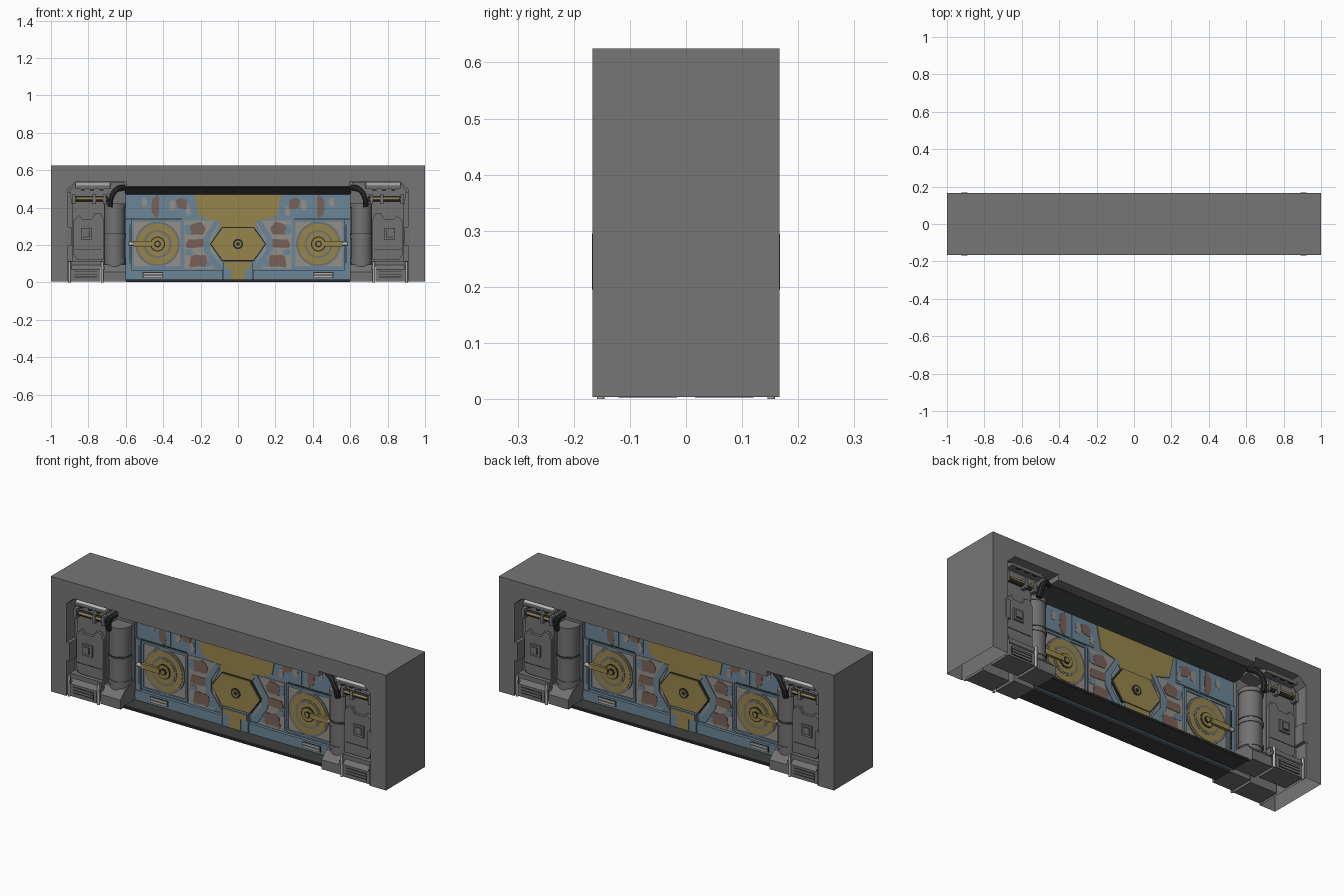
import bpy, bmesh, math, random
from mathutils import Vector, Matrix

random.seed(4)
if "Cube" in bpy.data.objects:
    bpy.data.objects.remove(bpy.data.objects["Cube"])


def material(name, r, g, b):
    m = bpy.data.materials.new(name)
    m.use_nodes = True
    m.diffuse_color = (r, g, b, 1)
    m.node_tree.nodes["Principled BSDF"].inputs["Base Color"].default_value = (r, g, b, 1)
    return m


WALL = material("wall grey", .18, .18, .18)
MACHINE = material("machine grey", .17, .17, .17)
SHADE = material("soffit grey", .05, .052, .052)
DARK = material("dark metal", .025, .025, .025)
STEEL = material("pale steel", .45, .45, .44)
BLUE = material("door blue", .15, .24, .31)
TAN = material("worn grey", .30, .28, .25)
YELLOW = material("ochre yellow", .31, .235, .07)
RUST = material("rust brown", .19, .12, .095)


def finish(name, bm, mat, mirror="xy", smooth=False, bevel=0):
    """Turn a bmesh into an object, mirrored across the chosen axes."""
    bmesh.ops.recalc_face_normals(bm, faces=bm.faces)
    me = bpy.data.meshes.new(name)
    bm.to_mesh(me)
    bm.free()
    me.materials.append(mat)
    ob = bpy.data.objects.new(name, me)
    bpy.context.collection.objects.link(ob)
    if bevel:
        b = ob.modifiers.new("edge", "BEVEL")
        b.width, b.segments = bevel, 1
    if mirror:
        m = ob.modifiers.new("mirror", "MIRROR")
        m.use_axis = ("x" in mirror, "y" in mirror, False)
        m.use_mirror_merge = False
    if smooth:
        bpy.ops.object.select_all(action="DESELECT")
        ob.select_set(True)
        bpy.context.view_layer.objects.active = ob
        bpy.ops.object.shade_smooth_by_angle(angle=math.radians(40))
    return ob


def box(name, mat, x, y, z, mirror="xy", bevel=0):
    bm = bmesh.new()
    bmesh.ops.create_cube(bm, size=1)
    for v in bm.verts:
        v.co = [a + (c + .5) * (b - a) for c, (a, b) in zip(v.co, (x, y, z))]
    return finish(name, bm, mat, mirror, bevel=bevel)


def prism(name, mat, pts, span, axis="y", mirror="xy", bevel=0):
    """Extrude an outline: (x, z) points along y, or (y, z) points along x."""
    bm = bmesh.new()
    a, b = span
    place = (lambda p, d: (p[0], d, p[1])) if axis == "y" else (lambda p, d: (d, p[0], p[1]))
    face = bm.faces.new([bm.verts.new(place(p, a)) for p in pts])
    top = bmesh.ops.extrude_face_region(bm, geom=[face])["geom"]
    shift = Vector(place((0, 0), b - a))
    bmesh.ops.translate(bm, vec=shift, verts=[g for g in top if isinstance(g, bmesh.types.BMVert)])
    return finish(name, bm, mat, mirror, bevel=bevel)


def cylinder(name, mat, centre, r, length, axis="z", mirror="xy", sides=32):
    bm = bmesh.new()
    bmesh.ops.create_cone(bm, cap_ends=True, segments=sides, radius1=r, radius2=r, depth=length)
    turn = {"z": Matrix(), "y": Matrix.Rotation(math.pi / 2, 4, "X"),
            "x": Matrix.Rotation(math.pi / 2, 4, "Y")}[axis]
    bmesh.ops.transform(bm, matrix=Matrix.Translation(centre) @ turn, verts=bm.verts)
    return finish(name, bm, mat, mirror, smooth=True)


def tube(name, mat, pts, r):
    cu = bpy.data.curves.new(name, "CURVE")
    cu.dimensions, cu.bevel_depth, cu.bevel_resolution, cu.use_fill_caps = "3D", r, 2, True
    sp = cu.splines.new("BEZIER")
    sp.bezier_points.add(len(pts) - 1)
    for p, co in zip(sp.bezier_points, pts):
        p.co, p.handle_left_type, p.handle_right_type = co, "AUTO", "AUTO"
    tmp = bpy.data.objects.new(name + " path", cu)
    bpy.context.collection.objects.link(tmp)
    bm = bmesh.new()
    bm.from_mesh(bpy.data.meshes.new_from_object(tmp))
    bpy.data.objects.remove(tmp)
    return finish(name, bm, mat, smooth=True)


def patch(name, mat, x, z, rx, rz, y):
    """Irregular worn paint patch."""
    pts = []
    for i in range(14):
        t, k = i * math.tau / 14, random.uniform(.8, 1.15)
        c, s = math.cos(t), math.sin(t)
        pts.append((x + rx * k * math.copysign(abs(c) ** .6, c),
                    z + rz * k * math.copysign(abs(s) ** .6, s)))
    return prism(name, mat, pts, (y - .0015, y + .001))


# Wall block with the wide opening, open underneath
half = [(.6, .512), (.6, .54), (.865, .54), (.908, .5), (.908, .004), (1, .004), (1, .625)]
wall = prism("wall", WALL, half + [(-x, z) for x, z in reversed(half)], (-.167, .167), mirror="")
bm = bmesh.new()
bm.from_mesh(wall.data)
bmesh.ops.delete(bm, geom=[f for f in bm.faces if f.calc_center_median().z < .01], context="FACES_ONLY")
bm.to_mesh(wall.data)
bm.free()
prism("lintel_slope", SHADE, [(-.11, .514), (-.11, .509), (-.015, .47), (-.015, .514)],
      (-.605, .605), "x", "y")
box("threshold", SHADE, (-.6, .6), (-.115, -.016), (.003, .012), "y")
box("threshold_lip", DARK, (-.6, .6), (-.12, -.105), (.003, .015), "y")

# Door slab, skirt and frames
box("door", BLUE, (-.61, .61), (-.006, .006), (.012, .49), "")
box("door_skirt", BLUE, (.08, .6), (-.022, -.004), (.012, .065))
box("skirt_slot", DARK, (.40, .51), (-.023, -.015), (.022, .055))
for z in (.026, .041):
    box("skirt_slat", STEEL, (.405, .505), (-.026, -.018), (z, z + .01))
box("edge_post", BLUE, (.57, .6), (-.018, -.004), (.065, .34))
box("edge_post_slot", DARK, (.574, .58), (-.019, -.01), (.1, .31))
box("upper_panel", BLUE, (.25, .385), (-.01, -.004), (.345, .475))
box("corner_panel", BLUE, (.395, .59), (-.01, -.004), (.345, .475))
box("corner_seam", DARK, (.3, .595), (-.008, -.004), (.336, .341))

# Wheel bay with layered wheel and lever
box("wheel_bay", TAN, (.295, .565), (-.008, -.004), (.075, .33))
for x in (.295, .555):
    box("bay_side", BLUE, (x, x + .012), (-.014, -.004), (.075, .33))
for z in (.075, .322):
    box("bay_rail", BLUE, (.295, .567), (-.014, -.004), (z, z + .012))
for name, mat, r, y in (("wheel_rim", MACHINE, .12, -.013), ("wheel_disc", YELLOW, .108, -.015),
                        ("wheel_ring", MACHINE, .076, -.0165), ("wheel_plate", YELLOW, .064, -.018),
                        ("wheel_groove", DARK, .04, -.0195), ("wheel_boss", YELLOW, .034, -.022),
                        ("wheel_hub", DARK, .018, -.025), ("wheel_cap", YELLOW, .011, -.027)):
    cylinder(name, mat, (.43, y / 2, .205), r, -y, "y", sides=40)
box("wheel_lever", YELLOW, (.45, .56), (-.03, -.012), (.192, .22))
cylinder("lever_tip", STEEL, (.572, -.022, .206), .01, .028, "x", sides=16)

# Central crest
prism("worn_panel", TAN, [(.08, .075), (.285, .075), (.285, .33), (.09, .33), (.15, .205)],
      (-.009, -.004))
prism("panel_brace", BLUE, [(.095, .33), (.125, .33), (.185, .235), (.185, .17),
                            (.125, .075), (.08, .075), (.15, .17), (.15, .235)], (-.014, -.004))
prism("crest_top", YELLOW, [(-.235, .485), (-.21, .355), (-.11, .325), (-.08, .27),
                            (.08, .27), (.11, .325), (.21, .355), (.235, .485)], (-.011, -.004), mirror="y")
hexagon = [(.15, .205), (.085, .295), (-.085, .295), (-.15, .205), (-.085, .115), (.085, .115)]
prism("crest_outline", DARK, hexagon, (-.015, -.004), mirror="y")
prism("crest_plate", YELLOW, [(x * .96, .205 + (z - .205) * .96) for x, z in hexagon],
      (-.02, -.004), mirror="y")
cylinder("crest_ring", DARK, (0, -.018, .205), .028, .008, "y", "y")
cylinder("crest_pin", YELLOW, (0, -.0195, .205), .019, .008, "y", "y", 8)
cylinder("crest_bore", DARK, (0, -.021, .205), .01, .008, "y", "y", 8)
box("lower_bracket", BLUE, (-.077, .077), (-.024, -.004), (.012, .112), "y")
box("lower_bar", YELLOW, (-.07, .07), (-.026, -.01), (.075, .108), "y")
box("lower_stem", YELLOW, (-.034, .034), (-.026, -.01), (.015, .08), "y")

# Worn paint patches
for x, z, rx, rz in ((.265, .285, .022, .03), (.26, .16, .022, .016), (.17, .10, .03, .016)):
    patch("blue_patch", BLUE, x, z, rx, rz, -.0095)
for x, z, rx, rz in ((.215, .287, .042, .034), (.225, .207, .055, .026), (.215, .115, .045, .036),
                     (.3, .42, .03, .03), (.44, .405, .022, .06)):
    patch("rust_patch", RUST, x, z, rx, rz, -.0105)
for x, z, rx, rz in ((.35, .41, .016, .03), (.5, .43, .014, .025), (.265, .38, .012, .025)):
    patch("grey_patch", TAN, x, z, rx, rz, -.0105)

# Side machinery: core, column and stepped front plates
prism("pillar_core", MACHINE, [(.6, .1), (.912, .1), (.912, .5), (.866, .542), (.6, .542)], (-.03, 0))
cylinder("column", MACHINE, (.66, -.06, .25), .056, .34)
for z in (.12, .245, .41):
    cylinder("column_band", MACHINE, (.66, -.06, z), .06, .022)
cylinder("column_gap", DARK, (.66, -.06, .262), .058, .004)
box("pillar_body", MACHINE, (.715, .885), (-.105, 0), (.09, .42))
prism("front_plate", MACHINE, [(.72, .12), (.86, .12), (.88, .15), (.88, .33), (.85, .36), (.835, .34),
                               (.78, .34), (.765, .37), (.735, .37), (.72, .34)], (-.122, -.1))
box("plate_seam", DARK, (.73, .875), (-.1235, -.12), (.176, .179))
box("bolt_frame", MACHINE, (.78, .84), (-.132, -.12), (.23, .29))
box("bolt_recess", SHADE, (.79, .83), (-.134, -.13), (.24, .28))
box("bolt_head", MACHINE, (.796, .83), (-.137, -.13), (.246, .28))
box("side_bar", MACHINE, (.89, .922), (-.1675, -.1), (.195, .295))
box("outer_rail", MACHINE, (.885, .908), (-.095, 0), (.1, .48))

# Top bracket with yellow rod and hose
prism("top_bracket", MACHINE, [(.7, .42), (.89, .42), (.9, .49), (.865, .535), (.61, .535), (.61, .49), (.7, .47)],
      (-.105, 0))
prism("top_cover", MACHINE, [(-.15, .5), (-.15, .512), (-.1, .538), (-.03, .538), (-.03, .5)], (.68, .87), "x")
prism("cover_sheet", STEEL, [(-.15, .512), (-.15, .515), (-.12, .5305), (-.12, .527)], (.69, .865), "x")
for x in (.72, .77, .82):
    box("cover_rib", DARK, (x, x + .02), (-.1515, -.145), (.492, .5))
cylinder("rod_case", DARK, (.79, -.115, .445), .014, .19, "x", sides=16)
cylinder("yellow_rod", YELLOW, (.79, -.126, .448), .006, .14, "x", sides=12)
for x in (.705, .76, .87):
    box("rod_clamp", MACHINE, (x, x + .018), (-.135, -.1), (.42, .47))
tube("hose", DARK, [(.605, -.1, .508), (.645, -.125, .498), (.675, -.135, .46), (.685, -.125, .405)], .015)

# Stepped base with grilles and posts
prism("inner_foot", MACHINE, [(-.145, .004), (-.145, .055), (-.105, .095), (-.015, .105), (-.015, .004)],
      (.6, .72), "x")
prism("outer_foot", MACHINE, [(-.155, .004), (-.155, .07), (-.12, .108), (-.03, .108), (-.03, .004)],
      (.735, .895), "x")
box("foot_grille", DARK, (.755, .875), (-.157, -.15), (.014, .058))
for z in (.016, .031, .046):
    box("grille_bar", MACHINE, (.755, .875), (-.16, -.15), (z, z + .01))
box("foot_ledge", MACHINE, (.72, .908), (-.135, -.05), (.085, .115))
for x in (.726, .901):
    cylinder("foot_post", STEEL, (x, -.152, .056), .007, .112, sides=12)
    box("foot_clip", MACHINE, (x - .012, x + .006), (-.157, -.1), (.07, .085))
